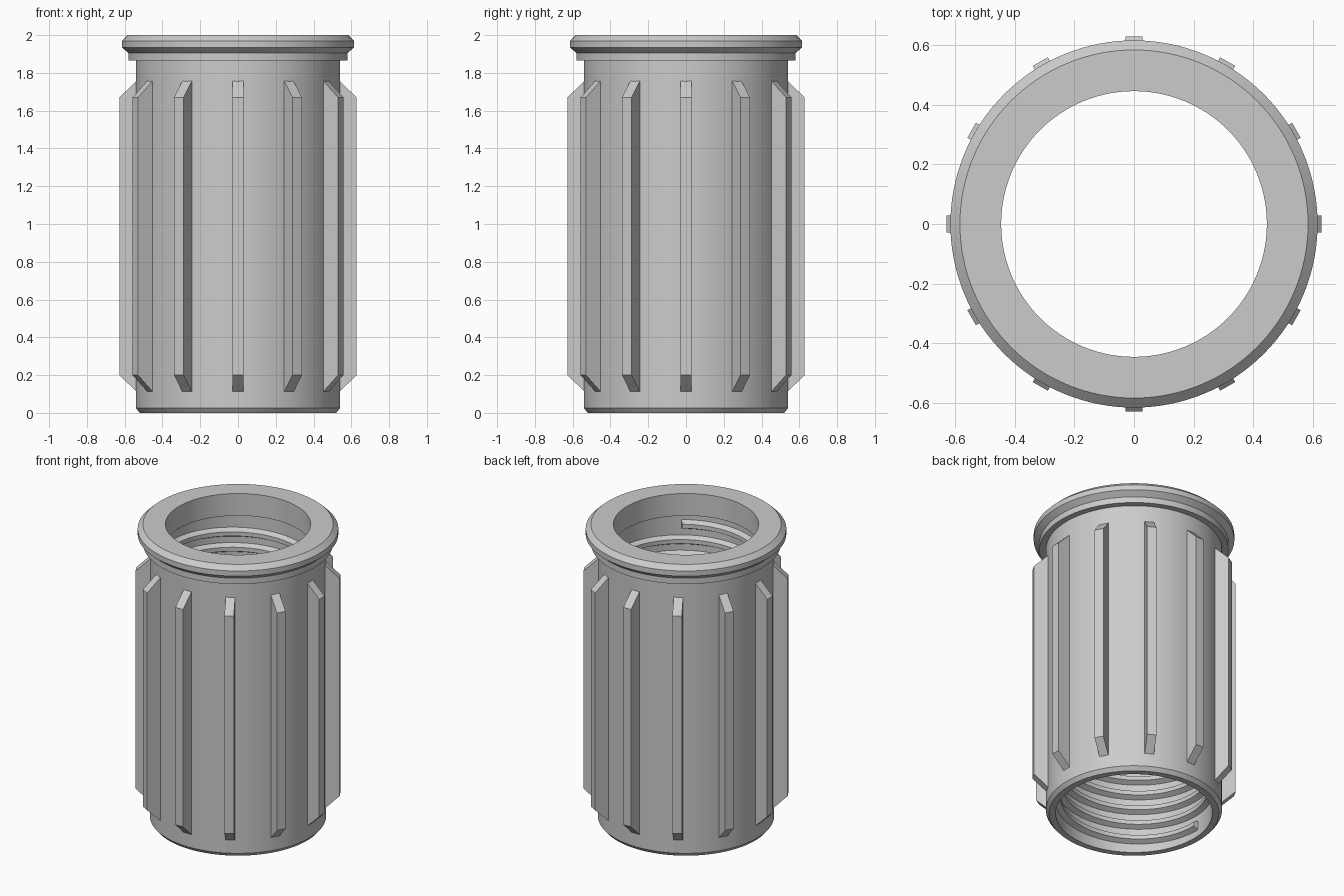
import bpy, bmesh
from math import cos, sin, radians, tau

if "Cube" in bpy.data.objects:
    bpy.data.objects.remove(bpy.data.objects["Cube"])

GREY = (0.6, 0.6, 0.6, 1)
mat = bpy.data.materials.new("plain grey")
mat.use_nodes = True
mat.diffuse_color = GREY
mat.node_tree.nodes["Principled BSDF"].inputs["Base Color"].default_value = GREY


def make_object(name, bm, smooth):
    bmesh.ops.recalc_face_normals(bm, faces=bm.faces)
    mesh = bpy.data.meshes.new(name)
    bm.to_mesh(mesh)
    bm.free()
    mesh.materials.append(mat)
    ob = bpy.data.objects.new(name, mesh)
    bpy.context.collection.objects.link(ob)
    if smooth:
        bpy.ops.object.select_all(action="DESELECT")
        ob.select_set(True)
        bpy.context.view_layer.objects.active = ob
        bpy.ops.object.shade_smooth_by_angle(angle=radians(25))
    return ob


def loft(bm, rings, closed):
    """Join successive rings of vertices with quads."""
    count = len(rings[0])
    pairs = list(zip(rings, rings[1:]))
    if closed:
        pairs.append((rings[-1], rings[0]))
    for a, b in pairs:
        for i in range(count):
            j = (i + 1) % count
            bm.faces.new((a[i], a[j], b[j], b[i]))


# Sleeve: closed wall section (radius, height) turned about z
BORE, NECK, WALL = 0.48, 0.445, 0.54
section = [(BORE, 0), (0.52, 0), (WALL, 0.025), (WALL, 1.865),
           (0.58, 1.865), (0.58, 1.905), (0.615, 1.935), (0.615, 1.97),
           (0.583, 2), (NECK, 2), (NECK, 1.85), (BORE, 1.85)]
STEPS = 128
bm = bmesh.new()
rings = []
for s in range(STEPS):
    a = tau * s / STEPS
    rings.append([bm.verts.new((r * cos(a), r * sin(a), z)) for r, z in section])
loft(bm, rings, True)
make_object("sleeve", bm, True)

# Internal thread: trapezoid ridge swept along a right-handed helix
PITCH, START_Z, START_ANGLE, TURNS = 0.104, 0.075, radians(175), 16.37
ridge = [(BORE + 0.01, -0.036), (0.448, -0.014), (0.448, 0.014), (BORE + 0.01, 0.036)]
bm = bmesh.new()
rings = []
count = int(TURNS * 72)
for s in range(count + 1):
    turn = TURNS * s / count
    a = START_ANGLE + tau * turn
    z0 = START_Z + PITCH * turn
    rings.append([bm.verts.new((r * cos(a), r * sin(a), z0 + z)) for r, z in ridge])
loft(bm, rings, False)
for end in (rings[0], rings[-1]):
    bm.faces.new(end)
make_object("internal_thread", bm, True)

# Grip ribs: twelve bars with sloped ends
outline = [(0.52, 0.095), (0.628, 0.2), (0.628, 1.67), (0.52, 1.775)]
bm = bmesh.new()
for k in range(12):
    a = tau * k / 12
    sides = []
    for w in (-0.029, 0.029):
        sides.append([bm.verts.new((r * cos(a) - w * sin(a), r * sin(a) + w * cos(a), z))
                      for r, z in outline])
    loft(bm, sides, False)
    for side in sides:
        bm.faces.new(side)
make_object("grip_ribs", bm, False)
